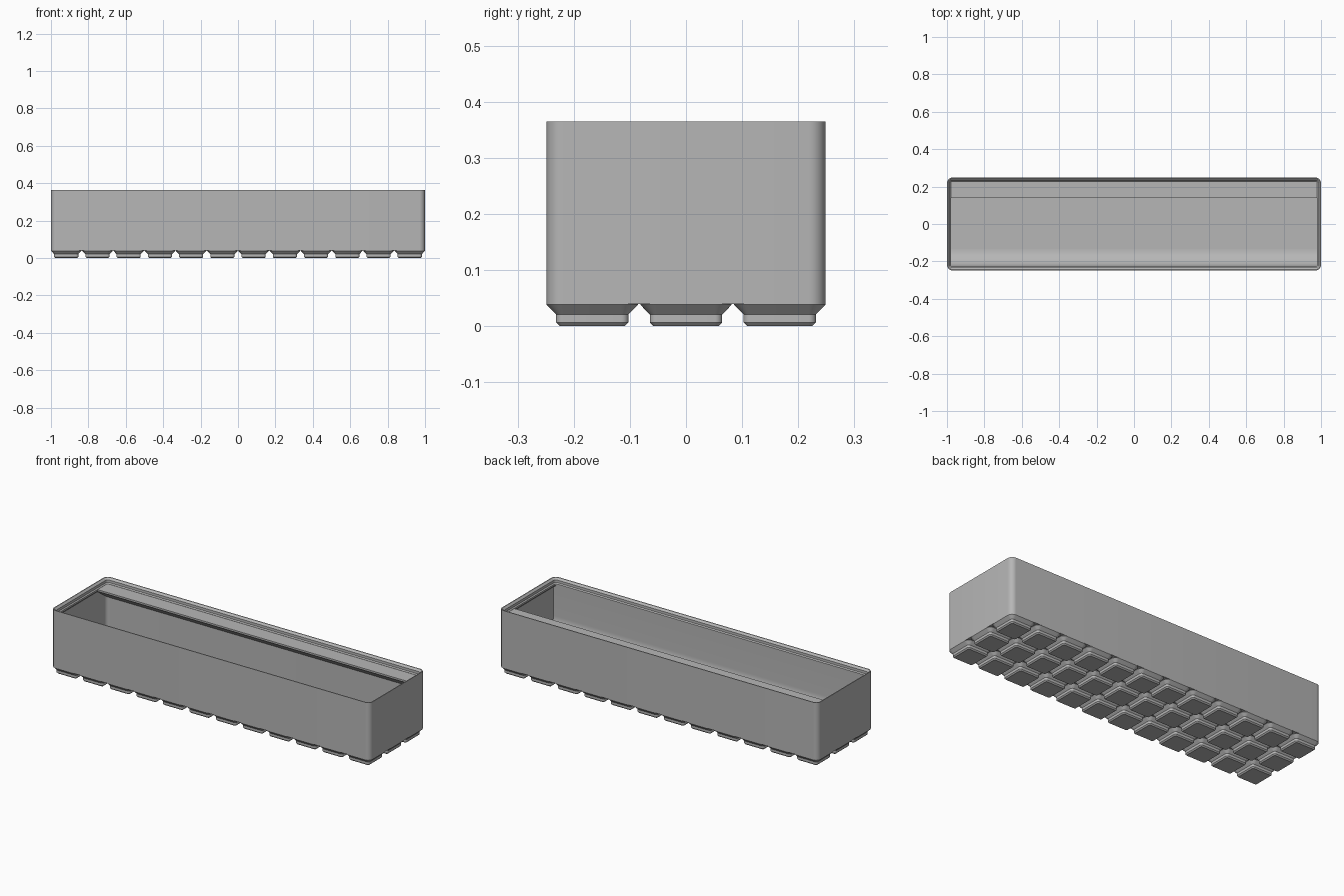
import bpy, bmesh, math

cube = bpy.data.objects.get("Cube")
if cube:
    bpy.data.objects.remove(cube, do_unlink=True)

MM = 2 / 251.5                       # one millimetre in model units
PITCH = 21 * MM
NX, NY = 12, 3
HX, HY = 1.0, (NY * 21 - 0.5) / 2 * MM
TOP, BASE, FLOOR = 0.365, 5 * MM, 7 * MM
R = 3.75 * MM

mat = bpy.data.materials.new("plain grey")
mat.use_nodes = True
grey = (0.47, 0.47, 0.47, 1)
mat.diffuse_color = grey
mat.node_tree.nodes["Principled BSDF"].inputs["Base Color"].default_value = grey


def ring(bm, cx, cy, hx, hy, r, z, seg=8):
    """Rounded rectangle of vertices."""
    verts = []
    for q, (sx, sy) in enumerate([(1, 1), (-1, 1), (-1, -1), (1, -1)]):
        for i in range(seg + 1):
            a = math.pi / 2 * (q + i / seg)
            verts.append(bm.verts.new((cx + sx * (hx - r) + r * math.cos(a),
                                       cy + sy * (hy - r) + r * math.sin(a), z)))
    return verts


def loft(bm, cx, cy, hx, hy, profile):
    """Solid through rounded rectangles given as (inset, height)."""
    rings = [ring(bm, cx, cy, hx - d, hy - d, max(R - d, 0.005), z) for d, z in profile]
    n = len(rings[0])
    for a, b in zip(rings, rings[1:]):
        for i in range(n):
            j = (i + 1) % n
            bm.faces.new((a[i], a[j], b[j], b[i]))
    bm.faces.new(rings[0][::-1])
    bm.faces.new(rings[-1])


def extrude_x(bm, half, points):
    """Solid with a (y, z) outline, running along x."""
    ends = [[bm.verts.new((x, y, z)) for y, z in points] for x in (-half, half)]
    for i in range(len(points)):
        j = (i + 1) % len(points)
        bm.faces.new((ends[0][i], ends[0][j], ends[1][j], ends[1][i]))
    bm.faces.new(ends[0][::-1])
    bm.faces.new(ends[1])


def finish(bm, name):
    bmesh.ops.recalc_face_normals(bm, faces=bm.faces)
    mesh = bpy.data.meshes.new(name)
    bm.to_mesh(mesh)
    bm.free()
    mesh.materials.append(mat)
    ob = bpy.data.objects.new(name, mesh)
    bpy.context.collection.objects.link(ob)
    bpy.ops.object.select_all(action='DESELECT')
    ob.select_set(True)
    bpy.context.view_layer.objects.active = ob
    bpy.ops.object.shade_smooth_by_angle(angle=math.radians(30))


# Bin walls, stepped stacking lip and floor
wall, lip, step, rim = 0.95 * MM, 2.6 * MM, 1.9 * MM, 0.6 * MM
lip_low = TOP - 3.8 * MM
lip_end = lip_low - 1.2 * MM
bm = bmesh.new()
loft(bm, 0, 0, HX, HY, [
    (0, BASE), (0, TOP), (rim, TOP),
    (step, TOP - (step - rim)),
    (step, lip_low + lip - step),
    (lip, lip_low), (lip, lip_end),
    (wall, lip_end - (lip - wall)), (wall, FLOOR)])
finish(bm, "bin_body")

# Grid of stepped feet
bm = bmesh.new()
half = 10.25 * MM
for ix in range(NX):
    for iy in range(NY):
        loft(bm, (ix - (NX - 1) / 2) * PITCH, (iy - (NY - 1) / 2) * PITCH, half, half, [
            (2.95 * MM, 0), (2.15 * MM, 0.8 * MM), (2.15 * MM, 2.6 * MM),
            (0, 4.8 * MM), (0, BASE + 0.001)])
finish(bm, "feet")

# Curved scoop along the inside of the front wall
front, back = -HY + lip, 0.238
radius = 12 * MM
arc = [(front + radius * (1 - math.sin(t)), FLOOR + radius * (1 - math.cos(t)))
       for t in (math.pi / 2 * i / 16 for i in range(17))]
bm = bmesh.new()
extrude_x(bm, 0.992, [(-back, FLOOR - 0.004), (arc[0][0], FLOOR - 0.004)] + arc
          + [(front, lip_end), (-back, lip_end)])
finish(bm, "front_scoop")

# Label shelf under the lip of the back wall
shelf_top, edge = lip_low - 0.001, 0.14
bm = bmesh.new()
extrude_x(bm, 0.992, [(back, shelf_top), (edge, shelf_top), (edge, shelf_top - 0.01),
                      (back, shelf_top - 0.08)])
finish(bm, "label_shelf")
